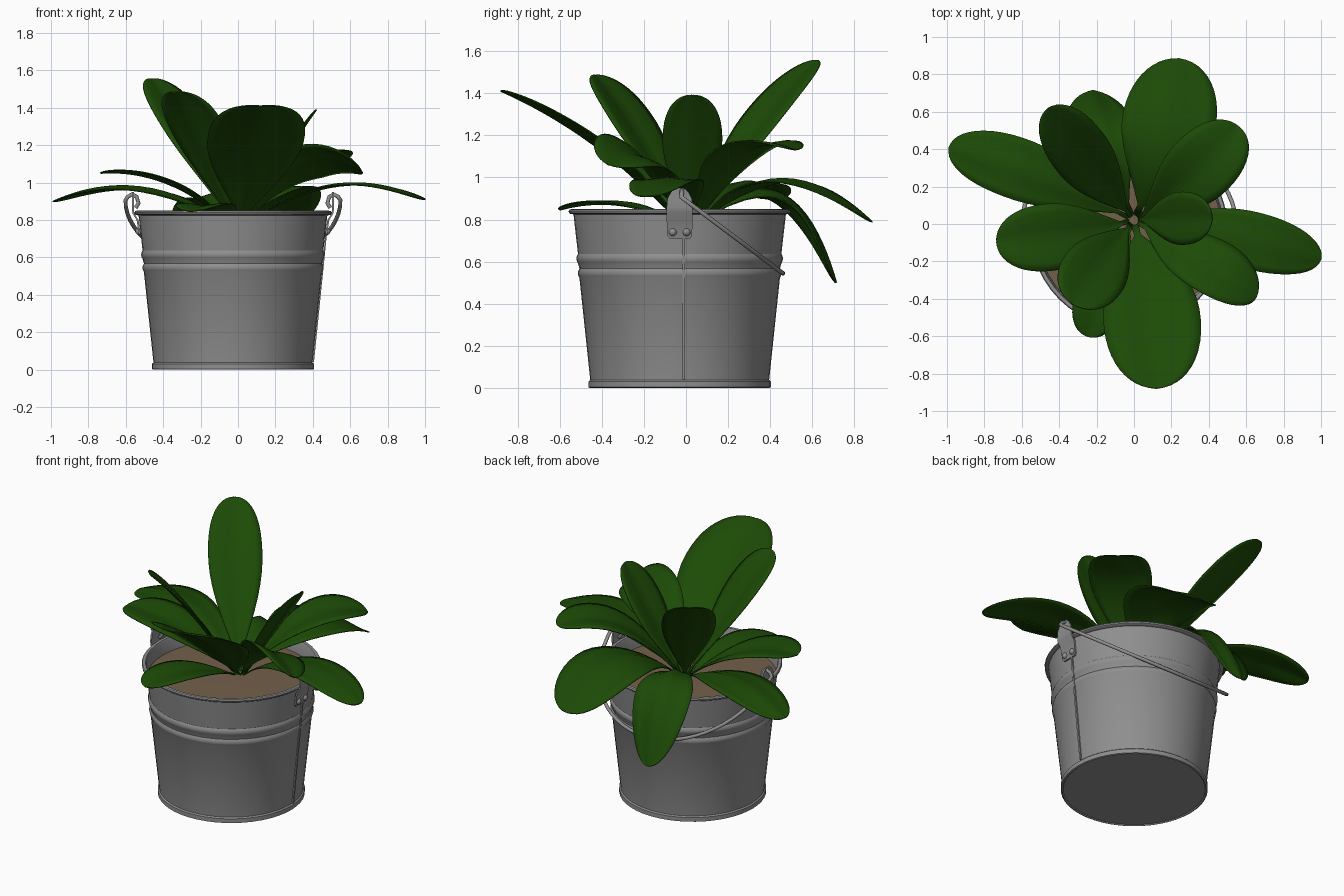
import bpy, bmesh, math
from mathutils import Vector, Matrix

if "Cube" in bpy.data.objects:
    bpy.data.objects.remove(bpy.data.objects["Cube"])

CX, CY = -0.027, -0.03          # bucket axis


def mat(name, col):
    m = bpy.data.materials.new(name)
    m.diffuse_color = (*col, 1)
    m.use_nodes = True
    m.node_tree.nodes["Principled BSDF"].inputs["Base Color"].default_value = m.diffuse_color
    return m


STEEL = mat("galvanised steel", (0.275, 0.275, 0.275))
GREEN = mat("leaf green", (0.012, 0.069, 0.002))
SOIL = mat("soil brown", (0.17, 0.115, 0.07))


def finish(ob, material, angle=35):
    ob.data.materials.append(material)
    bpy.ops.object.select_all(action='DESELECT')
    ob.select_set(True)
    bpy.context.view_layer.objects.active = ob
    if ob.type == 'CURVE':
        bpy.ops.object.convert(target='MESH')
    bpy.ops.object.shade_smooth_by_angle(angle=math.radians(angle))
    return bpy.context.view_layer.objects.active


def mesh_object(name, bm, material, angle=35):
    me = bpy.data.meshes.new(name)
    bm.to_mesh(me)
    bm.free()
    ob = bpy.data.objects.new(name, me)
    bpy.context.collection.objects.link(ob)
    return finish(ob, material, angle)


def revolve(name, profile, material, n=48):
    bm = bmesh.new()
    rings = []
    for r, z in profile:
        rings.append([bm.verts.new((CX + r * math.cos(2 * math.pi * i / n),
                                    CY + r * math.sin(2 * math.pi * i / n), z)) for i in range(n)])
    for a, b in zip(rings, rings[1:]):
        for i in range(n):
            bm.faces.new((a[i], a[(i + 1) % n], b[(i + 1) % n], b[i]))
    if profile[-1][0] < 0.1:
        bm.faces.new(rings[-1])
    else:
        bm.faces.new(rings[0][::-1])
    return mesh_object(name, bm, material)


def wall(z):
    return 0.425 + 0.101 * (z - 0.038)


# bucket shell: foot ring, tapered wall, two beads, rolled rim, inner wall
profile = [(0.418, 0.006), (0.425, 0), (0.433, 0.004), (0.433, 0.031), (wall(0.038), 0.038)]
for zc in (0.545, 0.615):
    profile += [(wall(zc) + d, zc + h) for d, h in
                ((0, -0.022), (0.005, -0.013), (0.008, 0), (0.005, 0.013), (0, 0.022))]
profile += [(wall(0.825), 0.825)]
profile += [(0.514 + 0.014 * math.cos(a), 0.838 + 0.012 * math.sin(a))
            for a in (math.radians(d) for d in (-70, -30, 10, 50, 90, 130, 180))]
profile += [(0.492, 0.74)]
revolve("bucket", profile, STEEL)

# soil
revolve("soil", [(0.494, 0.76), (0.30, 0.764), (0.05, 0.766)], SOIL)


# plates that follow the bucket side: rows of (z, half width, radius)
def plate(name, side, rows, thick, dy=0.0):
    bm = bmesh.new()
    front = [[bm.verts.new((CX + side * r, CY + dy + s * w, z)) for s in (-1, 1)] for z, w, r in rows]
    for a, b in zip(front, front[1:]):
        bm.faces.new((a[0], a[1], b[1], b[0]))
    ex = bmesh.ops.extrude_face_region(bm, geom=bm.faces[:])
    for v in ex["geom"]:
        if isinstance(v, bmesh.types.BMVert):
            v.co.x += side * thick
    # close the back side
    for a, b in zip(front, front[1:]):
        if not bm.faces.get((a[0], a[1], b[1], b[0])):
            bm.faces.new((a[0], a[1], b[1], b[0]))
    bmesh.ops.recalc_face_normals(bm, faces=bm.faces[:])
    return mesh_object(name, bm, STEEL)


ear_rows = [(0.71, 0.048, 0.49), (0.722, 0.058, 0.493), (0.80, 0.062, 0.505), (0.835, 0.062, 0.527),
            (0.86, 0.062, 0.53), (0.90, 0.058, 0.53), (0.93, 0.042, 0.53), (0.95, 0.02, 0.53)]
for side, label in ((1, "right"), (-1, "left")):
    plate(label + "_ear", side, ear_rows, 0.01)
    bm = bmesh.new()
    for y in (-0.033, 0.033):
        bmesh.ops.create_uvsphere(bm, u_segments=12, v_segments=8, radius=0.019,
                                  matrix=Matrix.Translation((CX + side * 0.503, CY + y, 0.74)))
    mesh_object(label + "_rivets", bm, STEEL)
plate("side_seam", 1, [(z, 0.006, wall(z)) for z in (0.04, 0.52, 0.71)], 0.008, 0.02)

# wire handle: hooks through the ears, hanging to the back
hook = [(0.52, 0.865), (0.505, 0.89), (0.515, 0.925), (0.54, 0.937), (0.562, 0.925)]
pts = [(CX + r, CY + 0.01, z) for r, z in hook]
for i in range(33):
    a = math.pi * i / 32
    k = math.sin(a)
    pts.append((CX + 0.575 * math.cos(a), CY + 0.01 + 0.48 * k, 0.905 - 0.36 * k))
pts += [(CX - r, CY + 0.01, z) for r, z in reversed(hook)]
cu = bpy.data.curves.new("handle", 'CURVE')
cu.dimensions = '3D'
cu.bevel_depth = 0.011
cu.bevel_resolution = 2
cu.use_fill_caps = True
sp = cu.splines.new('POLY')
sp.points.add(len(pts) - 1)
for p, co in zip(sp.points, pts):
    p.co = (*co, 1)
handle = bpy.data.objects.new("handle", cu)
bpy.context.collection.objects.link(handle)
finish(handle, STEEL, 60)


# leaves: spine through base, middle and tip; cupped (or arched, if negative) cross-section
def leaf(name, mid, tip, w, roll=0.0, cup=0.18, rows=20, cols=8):
    mid, tip = Vector(mid), Vector(tip)
    out = Vector((mid.x, mid.y, 0)).normalized()
    base = Vector((0, 0.02, 0.755)) + out * 0.02
    bm = bmesh.new()
    grid = []
    for i in range(rows + 1):
        t = math.sin(math.pi / 2 * i / rows)       # denser near the tip
        c0, c1, c2 = (1 - t) * (1 - 2 * t), 4 * t * (1 - t), t * (2 * t - 1)
        p = base * c0 + mid * c1 + tip * c2
        tan = base * (4 * t - 3) + mid * (4 - 8 * t) + tip * (4 * t - 1)
        tan.normalize()
        side = tan.cross(Vector((0, 0, 1))).normalized()
        up = side.cross(tan)
        rot = Matrix.Rotation(roll * min(1, 2 * t), 3, tan)
        side, up = rot @ side, rot @ up
        stalk, peak = 0.08, 0.62
        if t < peak:
            u = max(0, (t - stalk) / (peak - stalk))
            hw = w * (0.07 + 0.93 * math.sin(math.pi / 2 * u))
        else:
            hw = w * max(0.02, max(0, 1 - ((t - peak) / (1 - peak)) ** 2.3) ** (1 / 2.1))
        row = []
        for j in range(cols + 1):
            s = 2 * j / cols - 1
            lift = cup * hw * (abs(s) - 0.45 * s ** 4)
            row.append(bm.verts.new(p + side * (s * hw) + up * lift))
        grid.append(row)
    for a, b in zip(grid, grid[1:]):
        for j in range(cols):
            bm.faces.new((a[j], a[j + 1], b[j + 1], b[j]))
    bmesh.ops.recalc_face_normals(bm, faces=bm.faces[:])
    ob = mesh_object(name, bm, GREEN, 50)
    so = ob.modifiers.new("thickness", 'SOLIDIFY')
    so.thickness = 0.006
    so.offset = 0


leaf("front_leaf", (0.085, -0.42, 1.14), (0.12, -0.88, 1.41), 0.26)
leaf("front_left_tall_leaf", (-0.185, -0.22, 1.19), (-0.33, -0.43, 1.485), 0.18)
leaf("right_tall_leaf", (0.22, 0.03, 1.09), (0.42, 0.03, 1.39), 0.142)
leaf("back_left_tall_leaf", (-0.24, 0.32, 1.21), (-0.46, 0.62, 1.555), 0.16)
leaf("back_right_leaf", (0.30, 0.25, 1.10), (0.56, 0.52, 1.13), 0.185)
leaf("front_right_leaf", (0.34, -0.19, 1.08), (0.66, -0.37, 1.06), 0.17, roll=-0.48)
leaf("back_leaf", (0.16, 0.44, 0.995), (0.24, 0.885, 0.79), 0.25, cup=-0.12)
leaf("back_drooping_leaf", (-0.16, 0.44, 0.93), (-0.22, 0.715, 0.50), 0.175, roll=0.05, cup=-0.4)
leaf("left_back_leaf", (-0.50, 0.25, 0.975), (-0.99, 0.41, 0.90), 0.165, cup=-0.2)
leaf("left_leaf", (-0.37, -0.06, 0.99), (-0.735, -0.09, 1.05), 0.18)
leaf("right_leaf", (0.50, -0.06, 0.99), (1.0, -0.19, 0.91), 0.155, cup=-0.12)
leaf("front_low_leaf", (-0.14, -0.30, 0.865), (-0.25, -0.60, 0.845), 0.14)
